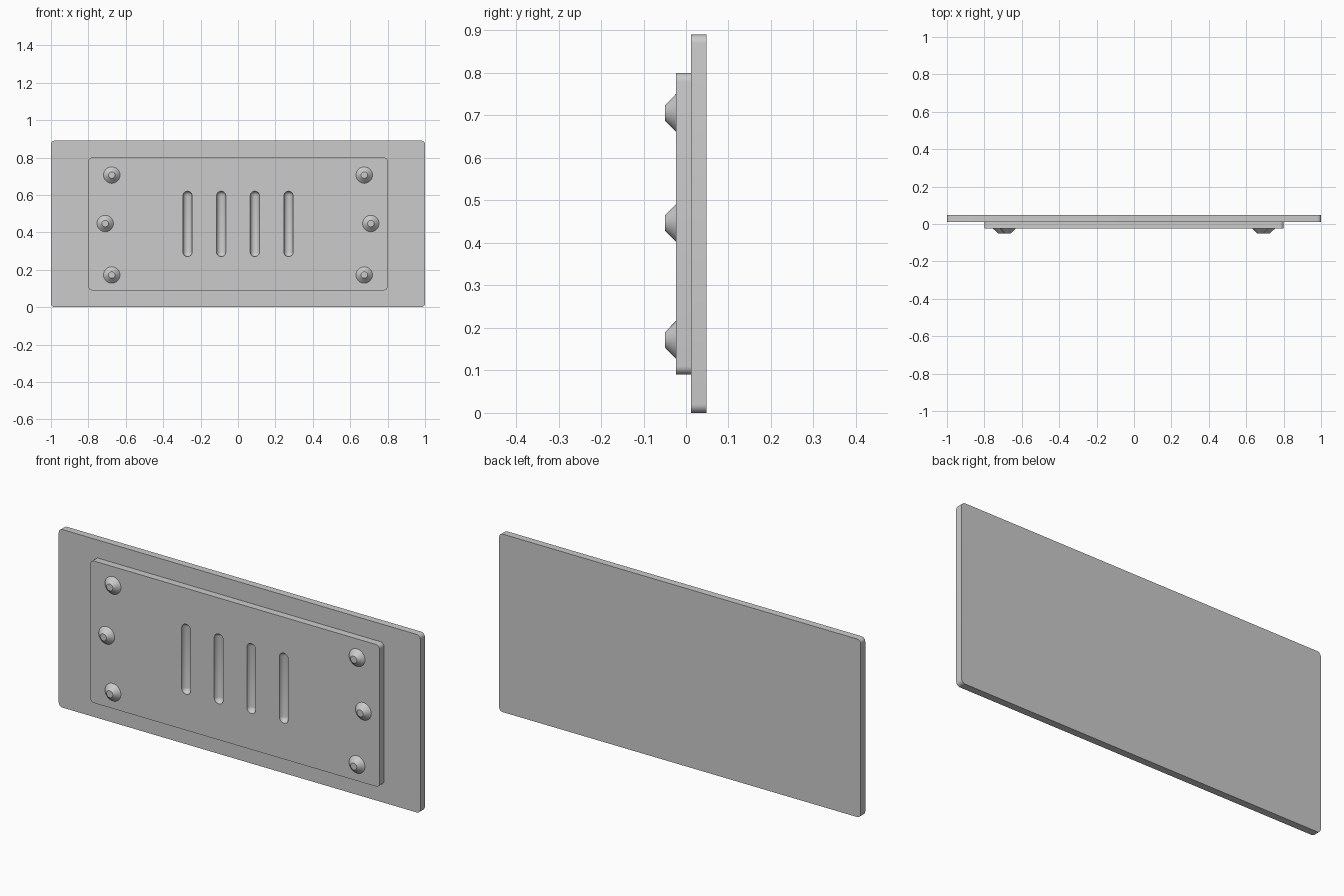
import bpy, bmesh, math
from mathutils import Matrix, Vector

cube = bpy.data.objects.get("Cube")
if cube:
    bpy.data.objects.remove(cube, do_unlink=True)

grey = bpy.data.materials.new("plain_grey")
grey.use_nodes = True
grey.diffuse_color = (0.6, 0.6, 0.6, 1)
grey.node_tree.nodes["Principled BSDF"].inputs["Base Color"].default_value = (0.6, 0.6, 0.6, 1)

MID_Z = 0.445
FACE_Y = -0.024   # front surface of the raised panel
SEAM_Y = 0.012    # where the two plates meet
BACK_Y = 0.048


def finish(name, bm):
    mesh = bpy.data.meshes.new(name)
    bm.to_mesh(mesh)
    bm.free()
    mesh.materials.append(grey)
    obj = bpy.data.objects.new(name, mesh)
    bpy.context.collection.objects.link(obj)
    return obj


def smooth(obj):
    bpy.ops.object.select_all(action='DESELECT')
    obj.select_set(True)
    bpy.context.view_layer.objects.active = obj
    bpy.ops.object.shade_smooth_by_angle(angle=math.radians(30))


def rounded_plate(name, width, height, y0, y1):
    bm = bmesh.new()
    bmesh.ops.create_cube(bm, size=1)
    bmesh.ops.scale(bm, vec=(width, y1 - y0, height), verts=bm.verts)
    bmesh.ops.translate(bm, vec=(0, (y0 + y1) / 2, MID_Z), verts=bm.verts)
    corners = [e for e in bm.edges
               if abs(e.verts[0].co.y - e.verts[1].co.y) > 0.01]
    bmesh.ops.bevel(bm, geom=corners, offset=0.02, segments=6,
                    profile=0.5, affect='EDGES')
    return finish(name, bm)


# Plates
back_plate = rounded_plate("back_plate", 2.0, 0.89, SEAM_Y, BACK_Y)
front_panel = rounded_plate("front_panel", 1.6, 0.71, FACE_Y, SEAM_Y)

# Round-bottomed vertical grooves, cut with four capsules
bm = bmesh.new()
for x in (-0.27, -0.09, 0.09, 0.27):
    ball = bmesh.ops.create_uvsphere(bm, u_segments=32, v_segments=15, radius=0.025)
    for v in ball["verts"]:
        v.co.z += math.copysign(0.15, v.co.z)
        v.co += Vector((x, FACE_Y - 0.001, MID_Z))
cutter = finish("groove_cutter", bm)
cutter.hide_render = True

cut = front_panel.modifiers.new("grooves", 'BOOLEAN')
cut.operation = 'DIFFERENCE'
cut.solver = 'EXACT'
cut.object = cutter
bpy.context.view_layer.objects.active = front_panel
bpy.ops.object.modifier_apply(modifier=cut.name)
bpy.data.objects.remove(cutter, do_unlink=True)

smooth(back_plate)
smooth(front_panel)

# Tapered studs, three on each side
stud_rows = {"lower": (0.675, 0.172), "middle": (0.71, 0.447), "upper": (0.675, 0.706)}
for side, sign in (("left", 1), ("right", -1)):
    for row, (x, z) in stud_rows.items():
        bm = bmesh.new()
        bmesh.ops.create_cone(bm, cap_ends=True, segments=32,
                              radius1=0.044, radius2=0.0175, depth=0.026)
        place = Matrix.Translation((sign * x, FACE_Y - 0.013, z))
        bm.transform(place @ Matrix.Rotation(math.pi / 2, 4, 'X'))
        smooth(finish(f"{row}_{side}_stud", bm))
